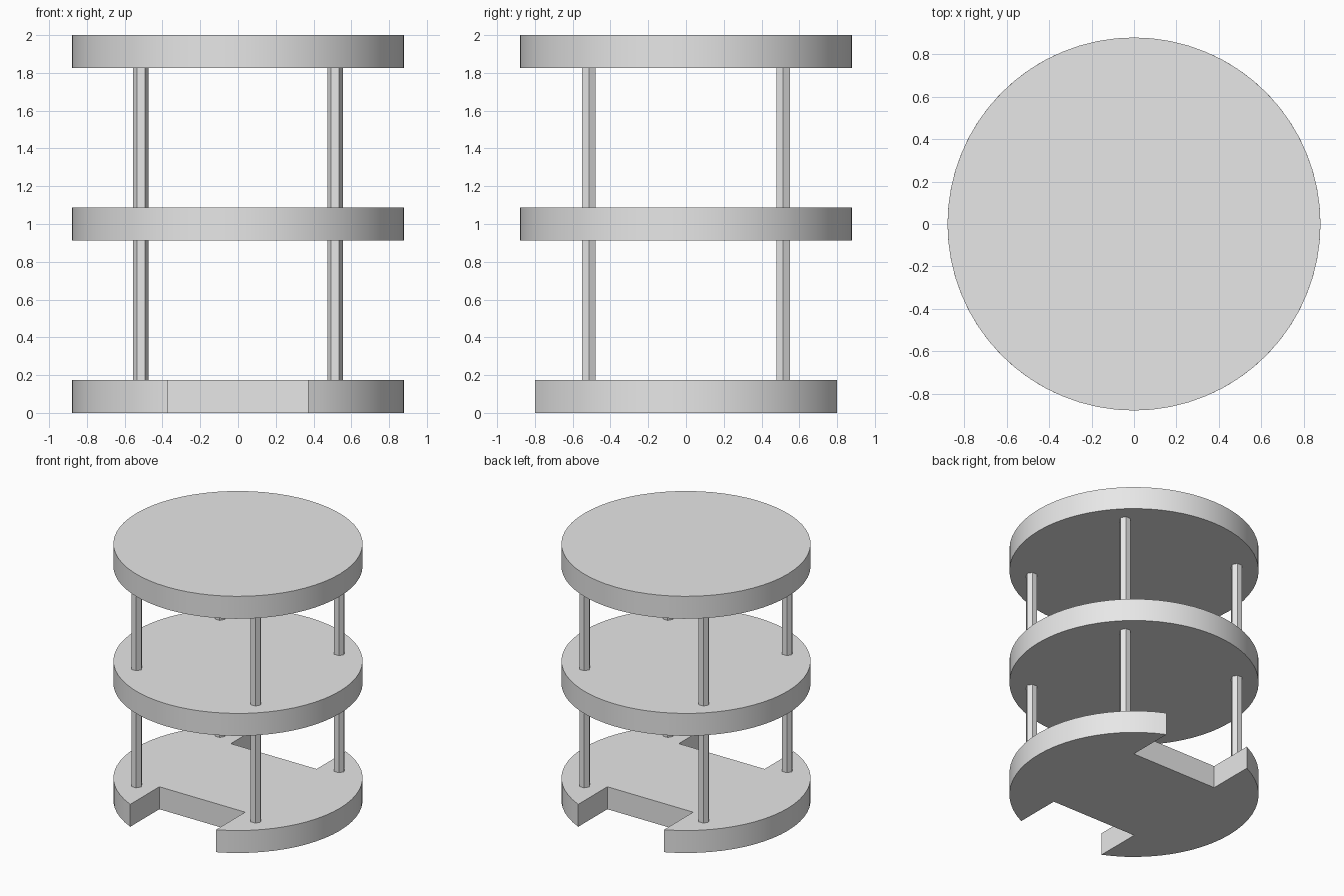
import bpy
import bmesh
from math import acos, cos, sin, pi, radians

if "Cube" in bpy.data.objects:
    bpy.data.objects.remove(bpy.data.objects["Cube"], do_unlink=True)

RADIUS, THICK = 0.88, 0.175
NOTCH_HALF, NOTCH_Y = 0.37, 0.44
POST, POST_R = 0.514, 0.041
LEVELS = {"base": 0.0, "middle": 0.9125, "top": 1.825}

grey = bpy.data.materials.new("light grey")
grey.use_nodes = True
colour = (0.8, 0.8, 0.8, 1)
grey.diffuse_color = colour
grey.node_tree.nodes["Principled BSDF"].inputs["Base Color"].default_value = colour


def arc(radius, start, end, steps):
    """Points along an arc, both ends included."""
    angles = [start + (end - start) * i / steps for i in range(steps + 1)]
    return [(radius * cos(a), radius * sin(a)) for a in angles]


def prism(name, outline, bottom, top, centre=(0, 0)):
    """Extrude a flat outline straight up into a solid."""
    bm = bmesh.new()
    face = bm.faces.new([bm.verts.new((x, y, 0)) for x, y in outline])
    up = bmesh.ops.extrude_face_region(bm, geom=[face])["geom"]
    bmesh.ops.translate(bm, vec=(0, 0, top - bottom),
                        verts=[v for v in up if isinstance(v, bmesh.types.BMVert)])
    bmesh.ops.recalc_face_normals(bm, faces=bm.faces[:])
    mesh = bpy.data.meshes.new(name)
    bm.to_mesh(mesh)
    bm.free()
    mesh.materials.append(grey)
    obj = bpy.data.objects.new(name, mesh)
    obj.location = (*centre, bottom)
    bpy.context.collection.objects.link(obj)
    bpy.ops.object.select_all(action="DESELECT")
    obj.select_set(True)
    bpy.context.view_layer.objects.active = obj
    bpy.ops.object.shade_smooth_by_angle(angle=radians(30))


# Round plates; the base one has a square notch at front and back
disc = arc(RADIUS, 0, 2 * pi, 64)[:-1]
side = arc(RADIUS, -acos(NOTCH_HALF / RADIUS), acos(NOTCH_HALF / RADIUS), 24)
half = side + [(NOTCH_HALF, NOTCH_Y), (-NOTCH_HALF, NOTCH_Y)]
notched = half + [(-x, -y) for x, y in half]
for level, z in LEVELS.items():
    prism(level + "_plate", notched if level == "base" else disc, z, z + THICK)

# Hexagonal posts between neighbouring plates
hexagon = arc(POST_R, 0, 2 * pi, 6)[:-1]
for tier, below, above in (("lower", "base", "middle"), ("upper", "middle", "top")):
    for row, y in (("front", -POST), ("back", POST)):
        for hand, x in (("right", -POST), ("left", POST)):
            prism(f"{tier}_{row}_{hand}_post", hexagon,
                  LEVELS[below] + THICK, LEVELS[above], (x, y))
